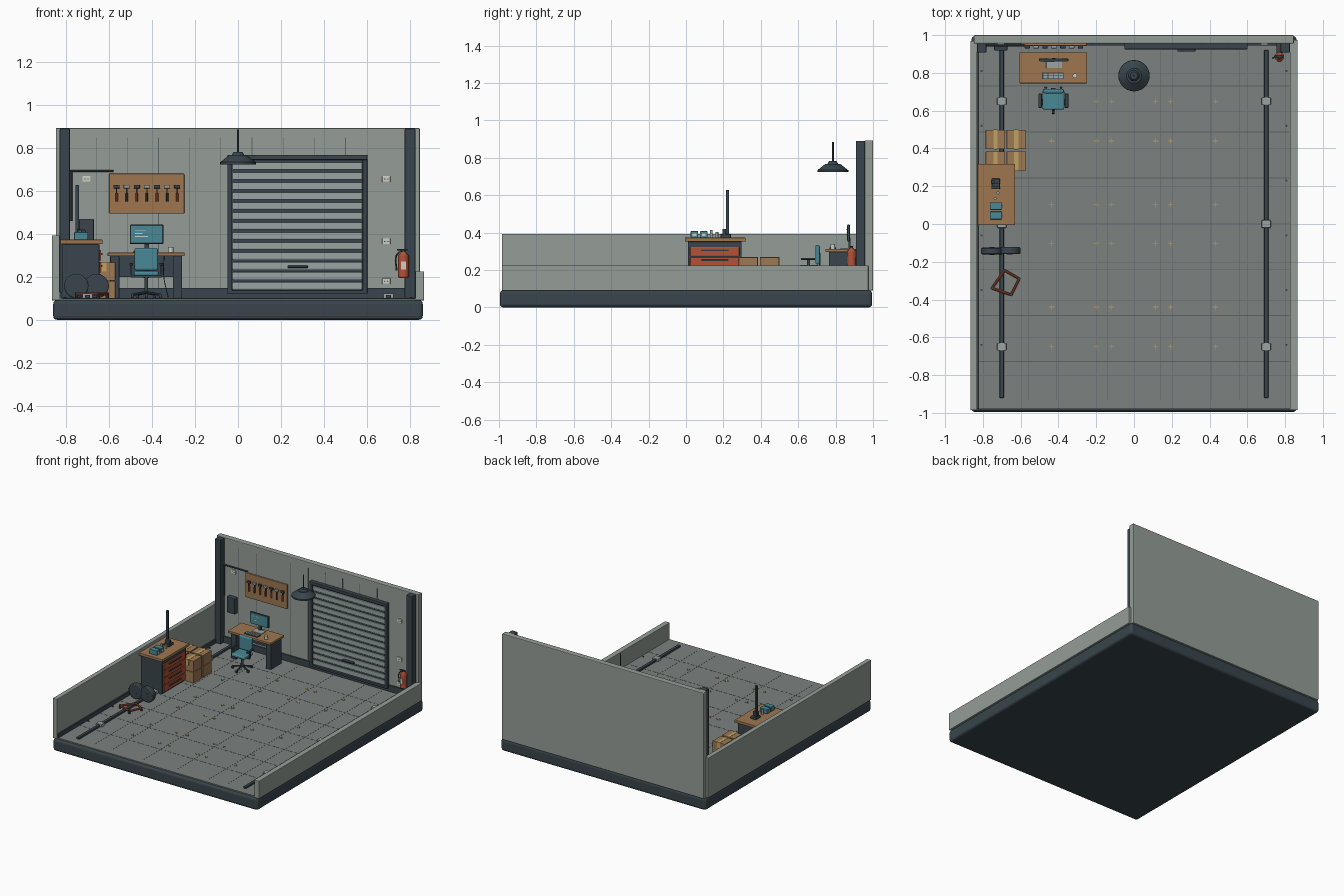
import bpy, math
from mathutils import Vector

def mat(name, r, g, b):
    m = bpy.data.materials.new(name)
    m.diffuse_color = (r, g, b, 1)
    return m

WALL = mat("pale_wall", .30, .34, .31)
FLOOR = mat("floor_grey", .20, .22, .21)
DARK = mat("dark_slate", .04, .06, .072)
SEAM = mat("seam", .11, .13, .13)
SLAT = mat("slat", .32, .37, .37)
WOOD = mat("wood", .34, .18, .08)
CARD = mat("cardboard", .34, .19, .09)
TEAL = mat("teal", .065, .25, .30)
RED = mat("red", .45, .085, .04)
YEL = mat("yellow", .52, .36, .12)
WHITE = mat("off_white", .62, .62, .56)

def finish(ob, name, m, bevel=0, seg=2):
    ob.name = name
    ob.data.materials.append(m)
    if bevel:
        b = ob.modifiers.new("bevel", 'BEVEL')
        b.width, b.segments, b.limit_method = bevel, seg, 'ANGLE'
    return ob

def box(name, x0, x1, y0, y1, z0, z1, m, bevel=0, seg=2):
    v = [(x, y, z) for x in (x0, x1) for y in (y0, y1) for z in (z0, z1)]
    c = Vector(((x0 + x1) / 2, (y0 + y1) / 2, (z0 + z1) / 2))
    f = [(0, 1, 3, 2), (4, 6, 7, 5), (0, 4, 5, 1), (2, 3, 7, 6), (0, 2, 6, 4), (1, 5, 7, 3)]
    me = bpy.data.meshes.new(name)
    me.from_pydata([Vector(p) - c for p in v], [], f)
    ob = bpy.data.objects.new(name, me)
    ob.location = c
    bpy.context.collection.objects.link(ob)
    return finish(ob, name, m, bevel, seg)

def rod(name, a, b, r, m, r2=None, n=20, bevel=0):
    a, b = Vector(a), Vector(b)
    d = b - a
    bpy.ops.mesh.primitive_cone_add(vertices=n, radius1=r, radius2=r if r2 is None else r2,
                                    depth=d.length, location=(a + b) / 2,
                                    rotation=d.to_track_quat('Z', 'Y').to_euler())
    ob = finish(bpy.context.object, name, m, bevel)
    bpy.ops.object.shade_smooth_by_angle(angle=math.radians(35))
    return ob

def tube(name, pts, r, m):
    cu = bpy.data.curves.new(name, 'CURVE')
    cu.dimensions, cu.bevel_depth, cu.bevel_resolution = '3D', r, 2
    s = cu.splines.new('BEZIER')
    s.bezier_points.add(len(pts) - 1)
    for p, co in zip(s.bezier_points, pts):
        p.co, p.handle_left_type, p.handle_right_type = co, 'AUTO', 'AUTO'
    ob = bpy.data.objects.new(name, cu)
    bpy.context.collection.objects.link(ob)
    return finish(ob, name, m)

# Plinth, floor and walls
box("base", -.86, .86, -.995, .995, 0, .092, DARK, .018, 3)
box("floor", -.83, .83, -.98, .96, .085, .1, FLOOR)
box("left_wall", -.866, -.83, -.985, .97, .09, .393, WALL, .004)
box("right_wall", .825, .866, -.985, .975, .09, .225, WALL, .004)
box("back_wall", -.848, .846, .955, 1, .09, .893, WALL, .005)
box("back_skirting", -.83, .825, .945, .957, .1, .147, DARK)
box("left_skirting", -.832, -.82, -.98, .95, .1, .13, DARK)
box("left_pillar", -.83, -.782, .908, .957, .1, .89, DARK, .004)
box("right_pillar", .776, .825, .908, .957, .1, .89, DARK, .004)
for i in range(9):
    x = -.66 + .145 * i
    box("wall_seam", x - .0015, x + .0015, .9535, .956, .14, .848, SEAM)

# Floor joints, cross marks and edge anchors
for i in range(7):
    y = .73 - .243 * i
    box("floor_joint_x", -.82, .82, y - .002, y + .002, .099, .1008, SEAM)
for x in (-.56, -.41, -.14, .14, .41, .56):
    box("floor_joint_y", x - .0015, x + .0015, -.93, .93, .099, .1008, SEAM)
for x in (-.435, -.2, -.12, .115, .195, .43):
    for y in (.65, .44, .105, -.105, -.44, -.65):
        box("mark_across", x - .014, x + .014, y - .002, y + .002, .1, .102, YEL)
        box("mark_along", x - .002, x + .002, y - .014, y + .014, .1, .102, YEL)
for s in (-1, 1):
    for i in range(6):
        y = .81 - .29 * i
        rod("anchor", (s * .807, y, .1), (s * .807, y, .106), .006, DARK, n=8)
    # Floor cable rails with clamps
    box("floor_rail", s * .7 - .011, s * .7 + .011, -.92, .92, .1, .115, DARK, .002)
    for y in (-.65, 0, .65):
        box("rail_clamp", s * .7 - .024, s * .7 + .024, y - .02, y + .02, .1, .123, SLAT, .003)

# Roller shutter
box("shutter_backing", -.04, .595, .945, .956, .13, .76, DARK)
for x in (-.05, .58):
    box("shutter_post", x, x + .022, .928, .956, .122, .768, DARK, .003)
box("shutter_header", -.05, .602, .925, .956, .745, .768, DARK, .003)
box("shutter_sill", -.05, .602, .928, .956, .122, .138, DARK, .003)
for i in range(13):
    z = .141 + .0465 * i
    box("shutter_slat", -.027, .579, .936, .947, z, z + .034, SLAT, .004)
box("shutter_handle", .23, .325, .912, .937, .242, .252, DARK, .003)

# Pegboard with hanging tools
box("pegboard", -.6, -.25, .943, .957, .495, .68, WOOD, .003)
for i in range(7):
    x = -.565 + .047 * i
    box("tool_head", x - .014, x + .014, .93, .944, .612, .628, SLAT if i % 2 else DARK, .002)
    box("tool_shaft", x - .003, x + .003, .934, .944, .585, .613, DARK)
    rod("tool_grip", (x, .937, .55), (x, .937, .59), .0065, DARK if i % 2 else RED, n=10)

# Wall services
rod("conduit", (-.785, .945, .692), (-.58, .945, .692), .005, DARK, n=10)
rod("conduit_drop", (-.775, .945, .692), (-.775, .945, .46), .004, DARK, n=10)
box("fuse_box", -.74, -.67, .918, .957, .35, .47, DARK, .006)
for x, z in ((-.705, .655), (.69, .655), (.69, .365), (.69, .18)):
    box("outlet_plate", x - .019, x + .019, .948, .957, z - .014, z + .014, WHITE, .002)
    for d in (-.007, .007):
        rod("outlet_hole", (x + d, .949, z), (x + d, .9465, z), .003, DARK, n=8)

# Pendant lamp
rod("lamp_rod", (0, .785, .77), (0, .785, .885), .005, DARK, n=10)
rod("lamp_shade", (0, .785, .733), (0, .785, .767), .083, DARK, .04, n=28)
rod("lamp_rim", (0, .785, .724), (0, .785, .734), .083, DARK, n=28)
rod("lamp_cap", (0, .785, .766), (0, .785, .782), .03, DARK, .02)

# Desk with monitor, keyboard and mug
box("desk_top", -.607, -.248, .745, .908, .296, .313, WOOD, .003)
for x in (-.595, -.303):
    box("desk_leg", x, x + .043, .765, .895, .1, .297, DARK, .003)
box("desk_modesty_panel", -.56, -.3, .88, .89, .2, .296, DARK)
box("monitor_base", -.465, -.38, .825, .88, .313, .319, SLAT, .002)
box("monitor_stem", -.435, -.415, .868, .88, .315, .37, DARK)
box("monitor_case", -.503, -.347, .862, .876, .353, .443, DARK, .004)
box("monitor_screen", -.497, -.353, .8595, .864, .36, .437, TEAL)
for i, w in enumerate((.05, .035, .06)):
    box("screen_line", -.48, -.48 + w, .8585, .86, .415 - .015 * i, .419 - .015 * i, WHITE)
box("keyboard", -.487, -.373, .767, .803, .313, .32, DARK, .002)
for i in range(4):
    for j in range(2):
        x, y = -.48 + .027 * i, .771 + .015 * j
        box("key_block", x, x + .023, y, y + .012, .319, .323, SLAT)
rod("mug", (-.313, .785, .313), (-.313, .785, .34), .012, WHITE, n=16)
tube("desk_cable", [(-.345, .87, .296), (-.345, .86, .2), (-.325, .84, .105)], .002, DARK)

# Swivel chair
cx, cy = -.427, .66
box("chair_seat", cx - .058, cx + .058, .605, .71, .203, .228, TEAL, .01, 3)
box("chair_back", cx - .055, cx + .055, .692, .716, .23, .335, TEAL, .01, 3)
box("chair_spine", cx - .012, cx + .012, .71, .72, .195, .29, DARK)
rod("chair_post", (cx, cy, .125), (cx, cy, .205), .009, DARK)
for s in (-1, 1):
    x = cx + s * .07
    box("chair_armrest", x - .009, x + .009, .615, .69, .254, .264, DARK, .003)
    box("chair_arm_post", x - .004, x + .004, .647, .662, .21, .255, DARK)
    box("chair_arm_bar", min(x, cx), max(x, cx), .647, .662, .198, .206, DARK)
for i in range(5):
    a = math.radians(-90 + 72 * i)
    p = Vector((cx + .068 * math.cos(a), cy + .068 * math.sin(a), .117))
    rod("chair_spoke", (cx, cy, .128), p, .007, DARK, .005, 8)
    rod("chair_caster", p + Vector((-.006, 0, -.007)), p + Vector((.006, 0, -.007)), .01, DARK, n=12)

# Tool cabinet with drawers
box("cabinet_body", -.82, -.645, .01, .298, .1, .352, DARK, .004)
box("cabinet_top", -.828, -.63, -.006, .318, .352, .373, WOOD, .003)
for i in range(4):
    z = .275 - .055 * i
    box("cabinet_drawer", -.648, -.637, .022, .285, z, z + .049, RED, .003)
    box("drawer_handle", -.638, -.63, .08, .227, z + .027, z + .035, DARK, .002)
for y in (.025, .075):
    box("parts_bin", -.763, -.698, y, y + .04, .373, .408, TEAL, .004)
    box("bin_label", -.698, -.696, y + .01, y + .03, .382, .396, WHITE)
box("stand_base", -.755, -.71, .185, .24, .373, .392, DARK, .003)
box("stand_mast", -.756, -.739, .214, .231, .373, .628, DARK, .002)
box("stand_head", -.75, -.71, .195, .214, .39, .42, DARK, .003)
for y, x, h in ((.135, -.735, .04), (.165, -.72, .03)):
    rod("bench_pot", (x, y, .373), (x, y, .373 + h), .008, SLAT, n=12)

# Taped cardboard cartons
for x in (-.785, -.674):
    for y in (.282, .396):
        for z0, z1 in ((.1, .181), (.183, .267)):
            box("carton", x, x + .103, y, y + .102, z0, z1, CARD, .002)
        box("carton_tape", x + .04, x + .063, y - .001, y + .103, .225, .2685, YEL)

# Spare wheels and tubular frame
for x, y in ((-.752, -.143), (-.658, -.141)):
    rod("wheel", (x, y - .018, .157), (x, y + .018, .157), .057, DARK, n=32, bevel=.006)
    rod("wheel_hub", (x, y - .02, .157), (x, y + .02, .157), .014, DARK)
q = [(-.685, -.245, .12), (-.608, -.29, .12), (-.65, -.375, .12), (-.752, -.34, .12)]
for i in range(4):
    rod("frame_tube", q[i], q[(i + 1) % 4], .007, RED, n=10)
    rod("frame_foot", (*q[i][:2], .1), (*q[i][:2], .127), .008, DARK, n=10)

# Fire extinguisher
ex, ey = .77, .885
rod("extinguisher_body", (ex, ey, .195), (ex, ey, .305), .025, RED, bevel=.006)
rod("extinguisher_shoulder", (ex, ey, .302), (ex, ey, .318), .02, RED, .009)
rod("extinguisher_valve", (ex, ey, .315), (ex, ey, .328), .008, DARK)
box("extinguisher_lever", ex - .03, ex + .02, ey - .006, ey + .006, .322, .329, DARK, .002)
box("extinguisher_label", ex - .012, ex + .012, ey - .027, ey - .02, .235, .272, WHITE)
box("extinguisher_bracket", ex - .015, ex + .015, ey + .015, .957, .23, .27, DARK)
tube("extinguisher_hose", [(ex - .01, ey, .322), (ex - .032, ey - .005, .3), (ex - .032, ey - .005, .23)], .004, DARK)
